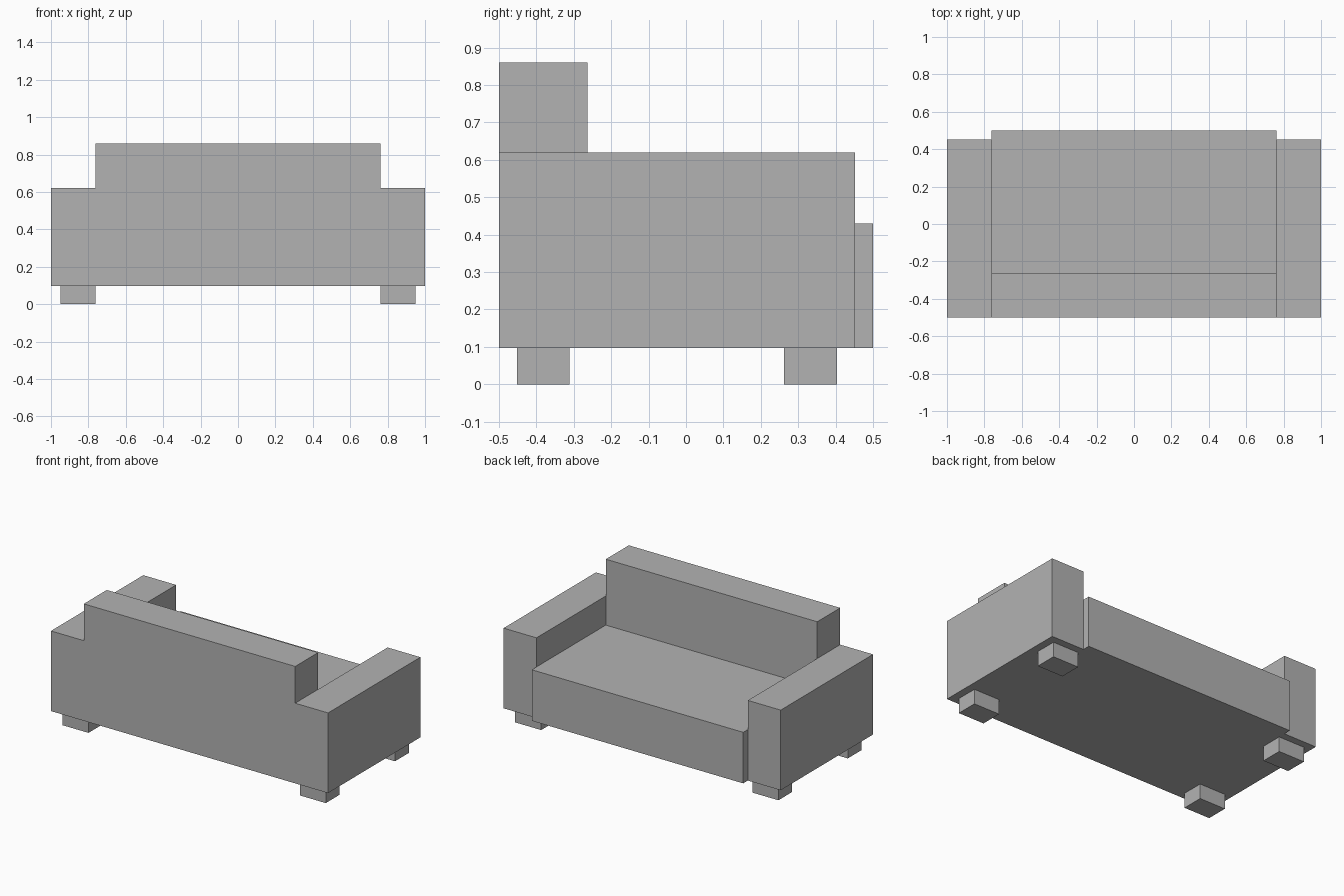
import bpy

if "Cube" in bpy.data.objects:
    bpy.data.objects.remove(bpy.data.objects["Cube"])

# One upholstery colour
grey = bpy.data.materials.new("plain_grey")
grey.diffuse_color = (0.45, 0.45, 0.45, 1)
grey.use_nodes = True
grey.node_tree.nodes["Principled BSDF"].inputs["Base Color"].default_value = grey.diffuse_color


def box(name, x, y, z):
    """Axis-aligned box from (min, max) ranges."""
    bpy.ops.mesh.primitive_cube_add(size=1)
    ob = bpy.context.object
    ob.name = name
    ob.location = [(a + b) / 2 for a, b in (x, y, z)]
    ob.scale = [b - a for a, b in (x, y, z)]
    bpy.ops.object.transform_apply(location=True, rotation=False, scale=True)
    ob.data.materials.append(grey)
    return ob


INNER = 0.763   # inner face of the arms
BASE = 0.097    # underside of the body

# Backrest and seat between the arms
box("backrest", (-INNER, INNER), (-0.5, -0.263), (BASE, 0.86))
box("seat", (-INNER, INNER), (-0.263, 0.5), (BASE, 0.43))

# Arms and legs on both sides
for side, s in (("left", -1), ("right", 1)):
    box(side + "_arm", sorted((s * INNER, s)), (-0.5, 0.452), (BASE, 0.62))
    for end, y in (("back", (-0.452, -0.311)), ("front", (0.262, 0.404))):
        box(f"{side}_{end}_leg", sorted((s * INNER, s * 0.95)), y, (0, BASE))
